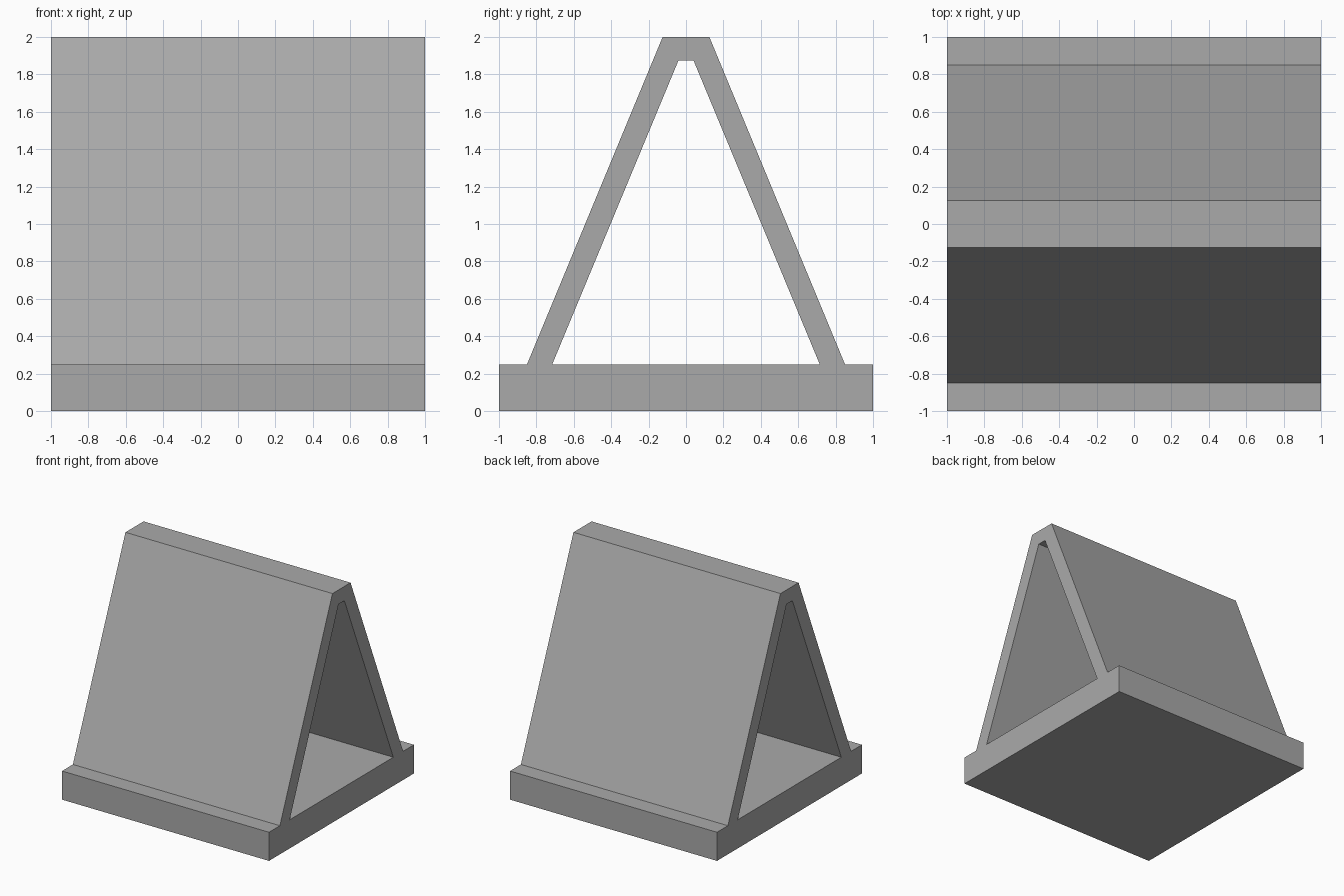
import bpy
import bmesh

if "Cube" in bpy.data.objects:
    bpy.data.objects.remove(bpy.data.objects["Cube"])

grey = bpy.data.materials.new("grey")
grey.diffuse_color = (0.4, 0.4, 0.4, 1)
grey.use_nodes = True
grey.node_tree.nodes["Principled BSDF"].inputs["Base Color"].default_value = grey.diffuse_color


def extrude_profile(name, profile, half_width):
    """Extrude a closed (y, z) outline along x, centred on x = 0."""
    bm = bmesh.new()
    face = bm.faces.new([bm.verts.new((-half_width, y, z)) for y, z in profile])
    ext = bmesh.ops.extrude_face_region(bm, geom=[face])
    moved = [g for g in ext["geom"] if isinstance(g, bmesh.types.BMVert)]
    bmesh.ops.translate(bm, verts=moved, vec=(2 * half_width, 0, 0))
    bmesh.ops.recalc_face_normals(bm, faces=bm.faces)
    mesh = bpy.data.meshes.new(name)
    bm.to_mesh(mesh)
    bm.free()
    mesh.materials.append(grey)
    obj = bpy.data.objects.new(name, mesh)
    bpy.context.collection.objects.link(obj)
    return obj


# Flat square base slab
extrude_profile("base_slab", [(-1, 0), (1, 0), (1, 0.25), (-1, 0.25)], 1)

# Leaning walls joined by a flat ridge, mirrored front to back
outer = [(0.85, 0.25), (0.125, 2)]
inner = [(0.04, 1.875), (0.715, 0.25)]
mirror = lambda pts: [(-y, z) for y, z in reversed(pts)]
extrude_profile("a_frame", outer + mirror(outer) + mirror(inner) + inner, 1)
